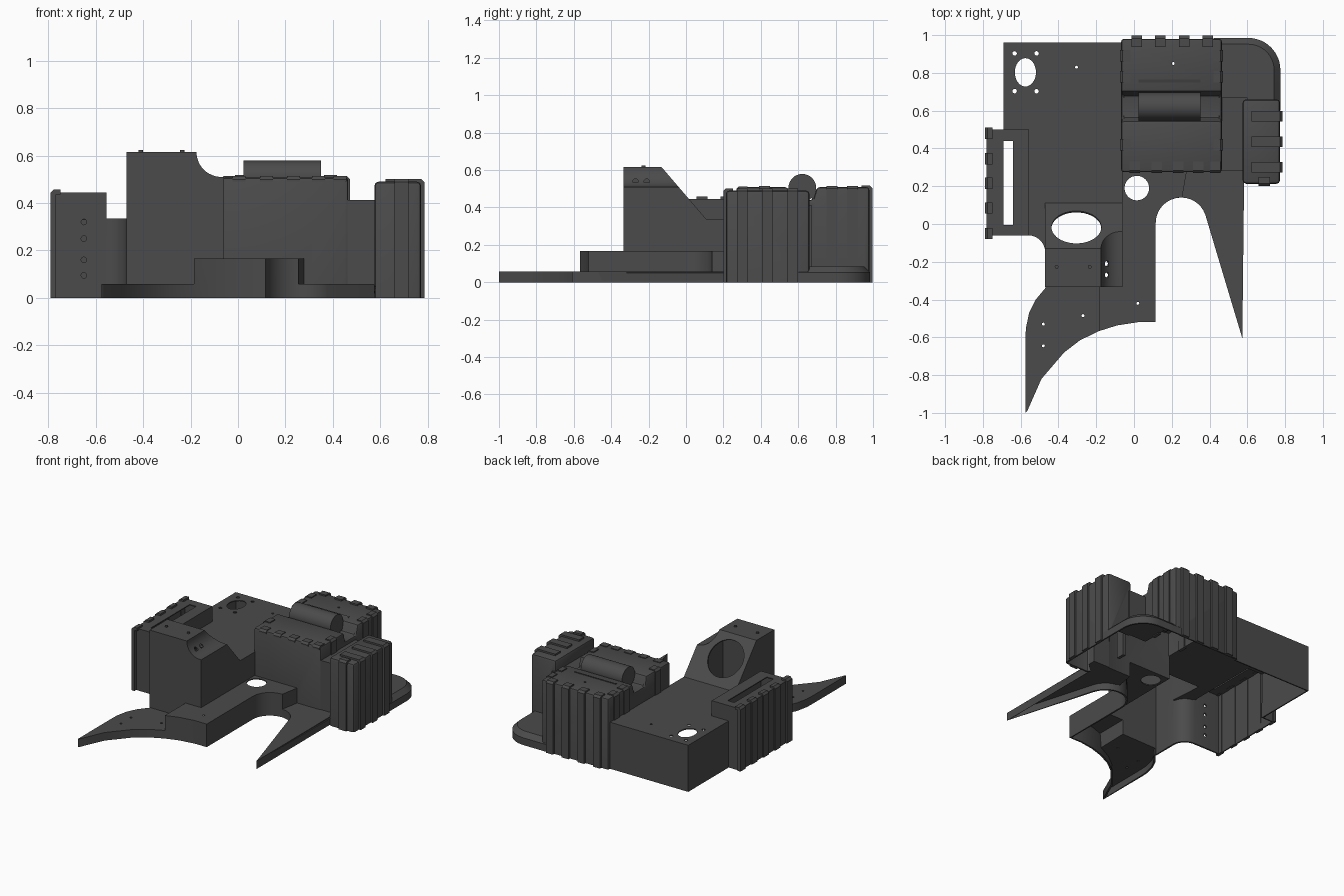
import bpy, bmesh, math
from mathutils import Vector, Matrix

if "Cube" in bpy.data.objects:
    bpy.data.objects.remove(bpy.data.objects["Cube"])

grey = bpy.data.materials.new("dark grey plastic")
grey.diffuse_color = (0.07, 0.07, 0.07, 1)
grey.use_nodes = True
grey.node_tree.nodes["Principled BSDF"].inputs["Base Color"].default_value = grey.diffuse_color
LOW = -0.1  # solids start below ground and are trimmed at z = 0


def arc(cx, cy, r, a0, a1, n=12):
    return [(cx + r * math.cos(math.radians(a0 + (a1 - a0) * i / n)),
             cy + r * math.sin(math.radians(a0 + (a1 - a0) * i / n))) for i in range(n + 1)]


def make_object(name, bm):
    me = bpy.data.meshes.new(name)
    bmesh.ops.recalc_face_normals(bm, faces=bm.faces)
    bm.to_mesh(me)
    bm.free()
    me.materials.append(grey)
    ob = bpy.data.objects.new(name, me)
    bpy.context.collection.objects.link(ob)
    return ob


def prism(name, pts, lo, hi, axis="z", bevel=0, top_only=False):
    """Extrude a 2D outline along an axis, optionally rounding its edges."""
    place = {"z": lambda a, b, d: (a, b, d), "x": lambda a, b, d: (d, a, b),
             "y": lambda a, b, d: (a, d, b)}[axis]
    bm = bmesh.new()
    face = bm.faces.new([bm.verts.new(place(a, b, lo)) for a, b in pts])
    ext = bmesh.ops.extrude_face_region(bm, geom=[face])["geom"]
    move = Vector(place(0, 0, hi - lo))
    bmesh.ops.translate(bm, verts=[v for v in ext if isinstance(v, bmesh.types.BMVert)], vec=move)
    bmesh.ops.recalc_face_normals(bm, faces=bm.faces)
    if bevel:
        edges = [e for e in bm.edges
                 if not top_only or all(v.co.z > hi - 1e-4 for v in e.verts)]
        bmesh.ops.bevel(bm, geom=edges, offset=bevel, segments=1 if top_only else 2,
                        affect="EDGES", profile=0.5)
    return make_object(name, bm)


def box(name, x0, x1, y0, y1, z0, z1, bevel=0):
    return prism(name, [(x0, y0), (x1, y0), (x1, y1), (x0, y1)], z0, z1, "z", bevel)


def bake(ob):
    dg = bpy.context.evaluated_depsgraph_get()
    ob.data = bpy.data.meshes.new_from_object(ob.evaluated_get(dg))
    ob.modifiers.clear()


def combine(ob, other, op):
    m = ob.modifiers.new("bool", "BOOLEAN")
    m.operation, m.object, m.solver = op, other, "EXACT"
    bake(ob)
    bpy.data.objects.remove(other)


# ---- outer shell volumes ----
arch = [(0.115, 0.0)] + arc(0.25, 0.005, 0.135, 180, 20, 16)
front_curve = [(-0.185, -0.567), (-0.09, -0.537), (0.02, -0.52), (0.115, -0.52)]
fangs = ([(-0.2, -0.3), (-0.45, -0.3), (-0.47, -0.34), (-0.52, -0.4), (-0.555, -0.47),
          (-0.572, -0.55), (-0.575, -0.6), (-0.575, -1.0), (-0.565, -0.99), (-0.49, -0.82),
          (-0.37, -0.68), (-0.285, -0.615)] + front_curve + arch
         + [(0.575, -0.61), (0.575, 0.32), (-0.2, 0.32)])
plateau = (front_curve + [(0.115, 0.0)] + arc(0.25, 0.005, 0.135, 180, 88, 10)
           + [(0.288, 0.33), (-0.185, 0.33)])
main = ([(-0.69, 0.96), (-0.69, -0.06)] + arc(-0.56, -0.15, 0.09, 90, 0)
        + [(-0.47, -0.2), (-0.06, -0.2), (-0.06, 0.96)])
tower = [(-0.333, LOW), (-0.333, 0.615), (-0.13, 0.615), (0.11, 0.335), (0.11, LOW)]
cab = [(0.275, LOW), (0.275, 0.508), (0.545, 0.508), (0.56, 0.44), (0.68, 0.44),
       (0.70, 0.508), (0.98, 0.508), (0.98, LOW)]
corner = [(0.42, 0.6), (0.775, 0.6)] + arc(0.605, 0.815, 0.17, 0, 90) + [(0.42, 0.985)]

shell = prism("body_shell", main, LOW, 0.335)
for part in [
    prism("tower", tower, -0.47, -0.06, "x"),
    prism("plateau", plateau, LOW - 0.01, 0.166),
    prism("fangs", fangs, LOW - 0.02, 0.058),
    box("left_pod", -0.78, -0.555, -0.06, 0.5, LOW - 0.03, 0.445),
    prism("rear_corner", corner, LOW - 0.04, 0.085, "z", 0.033, True),
    prism("cab", cab, -0.068, 0.465, "x", 0.014),
    box("link_block", 0.44, 0.6, 0.28, 0.67, LOW - 0.05, 0.412),
    box("right_pod", 0.575, 0.773, 0.213, 0.66, LOW - 0.06, 0.49, 0.018),
]:
    combine(shell, part, "UNION")

# concave shoulder of the tower
shoulder = [(-0.175, 0.75)] + arc(-0.07, 0.615, 0.105, 180, 270) + [(0, 0.51), (0, 0.75)]
combine(shell, prism("shoulder_cut", shoulder, -0.4, 0.15, "y"), "DIFFERENCE")

# trim at the ground, leaving the underside open, then give the walls thickness
bm = bmesh.new()
bm.from_mesh(shell.data)
bmesh.ops.bisect_plane(bm, geom=bm.verts[:] + bm.edges[:] + bm.faces[:], dist=1e-5,
                       plane_co=(0, 0, 0), plane_no=(0, 0, -1), clear_outer=True)
bm.to_mesh(shell.data)
bm.free()
wall = shell.modifiers.new("wall", "SOLIDIFY")
wall.thickness, wall.offset = 0.012, -1
bake(shell)

# ---- holes ----
bm = bmesh.new()


def hole(pos, r, depth, direction=(0, 0, 1), stretch=1, seg=12):
    rot = Vector(direction).to_track_quat("Z", "Y").to_matrix().to_4x4()
    bmesh.ops.create_cone(bm, cap_ends=True, segments=seg, radius1=r, radius2=r, depth=depth,
                          matrix=Matrix.Translation(pos) @ rot @ Matrix.Diagonal((1, stretch, 1, 1)))


hole((-0.575, 0.803, 0.33), 0.056, 0.1, stretch=1.34, seg=32)
for x in (-0.632, -0.516):
    for y in (0.703, 0.903):
        hole((x, y, 0.33), 0.012, 0.1)
hole((0.015, 0.19, 0.16), 0.065, 0.1, seg=32)
hole((-0.305, -0.017, 0.483), 0.132, 0.1, (0, 0.28, 0.24), seg=40)
for x, y, z in [(-0.305, 0.83, 0.335), (0.208, 0.85, 0.508), (-0.48, -0.53, 0.058),
                (-0.48, -0.645, 0.058), (-0.27, -0.485, 0.058), (0.02, -0.42, 0.166)]:
    hole((x, y, z), 0.008, 0.06)
for z in (0.095, 0.16, 0.25, 0.32):
    hole((-0.65, -0.06, z), 0.012, 0.06, (0, 1, 0))
for y in (-0.27, -0.21):
    hole((-0.16, y, 0.538), 0.015, 0.05, (1, 0, 0))
bmesh.ops.create_cube(bm, size=1, matrix=Matrix.Translation((-0.666, 0.217, 0.44))
                      @ Matrix.Diagonal((0.052, 0.445, 0.1, 1)))
combine(shell, make_object("hole_cut", bm), "DIFFERENCE")


# ---- ribs wrapping over the top edge and down the wall ----
def rib(name, axis, sign, outer, centre, width, top, reach, bottom=0.0):
    prof = [(0, bottom), (0, top - 0.014), (0.014, top), (reach, top),
            (reach, top - 0.022), (0.022, top - 0.022), (0.022, bottom)]
    pts = [(outer - sign * d, z) for d, z in prof]
    return prism(name, pts, centre - width / 2, centre + width / 2, axis)


for y in (0.48, 0.345, 0.215, 0.085, -0.05):
    rib("left_pod_rib", "y", -1, -0.79, y, 0.06, 0.458, 0.042)
for x in (0.015, 0.14, 0.265, 0.39):
    rib("cab_back_rib", "x", 1, 0.997, x, 0.055, 0.518, 0.06)
for x in (0.005, 0.12, 0.235, 0.34, 0.43):
    rib("cab_front_tooth", "x", -1, 0.27, x, 0.055, 0.513, 0.06, 0.49)
for y in (0.89, 0.78, 0.42):
    rib("cab_left_rib", "y", -1, -0.074, y, 0.06, 0.515, 0.055, 0.32)
    rib("cab_right_rib", "y", 1, 0.472, y, 0.06, 0.515, 0.05, 0.07)
for y in (0.57, 0.435, 0.30):
    rib("right_pod_rib", "y", 1, 0.787, y, 0.057, 0.502, 0.165)
rib("right_pod_front_rib", "x", -1, 0.2, 0.69, 0.06, 0.502, 0.05)

# ---- roller on the cab and pegs on the tower ----
bm = bmesh.new()
hole((0.187, 0.622, 0.505), 0.074, 0.328, (1, 0, 0), seg=32)
make_object("cab_roller", bm)
prism("roller_ramp", [(0.67, 0.43), (0.68, 0.485), (0.765, 0.513), (0.765, 0.43)],
      0.023, 0.351, "x")
bm = bmesh.new()
for x in (-0.41, -0.235):
    hole((x, -0.227, 0.615), 0.01, 0.016)
make_object("tower_pegs", bm)

for ob in bpy.context.scene.objects:
    ob.select_set(True)
bpy.context.view_layer.objects.active = shell
bpy.ops.object.shade_smooth_by_angle(angle=math.radians(25))
